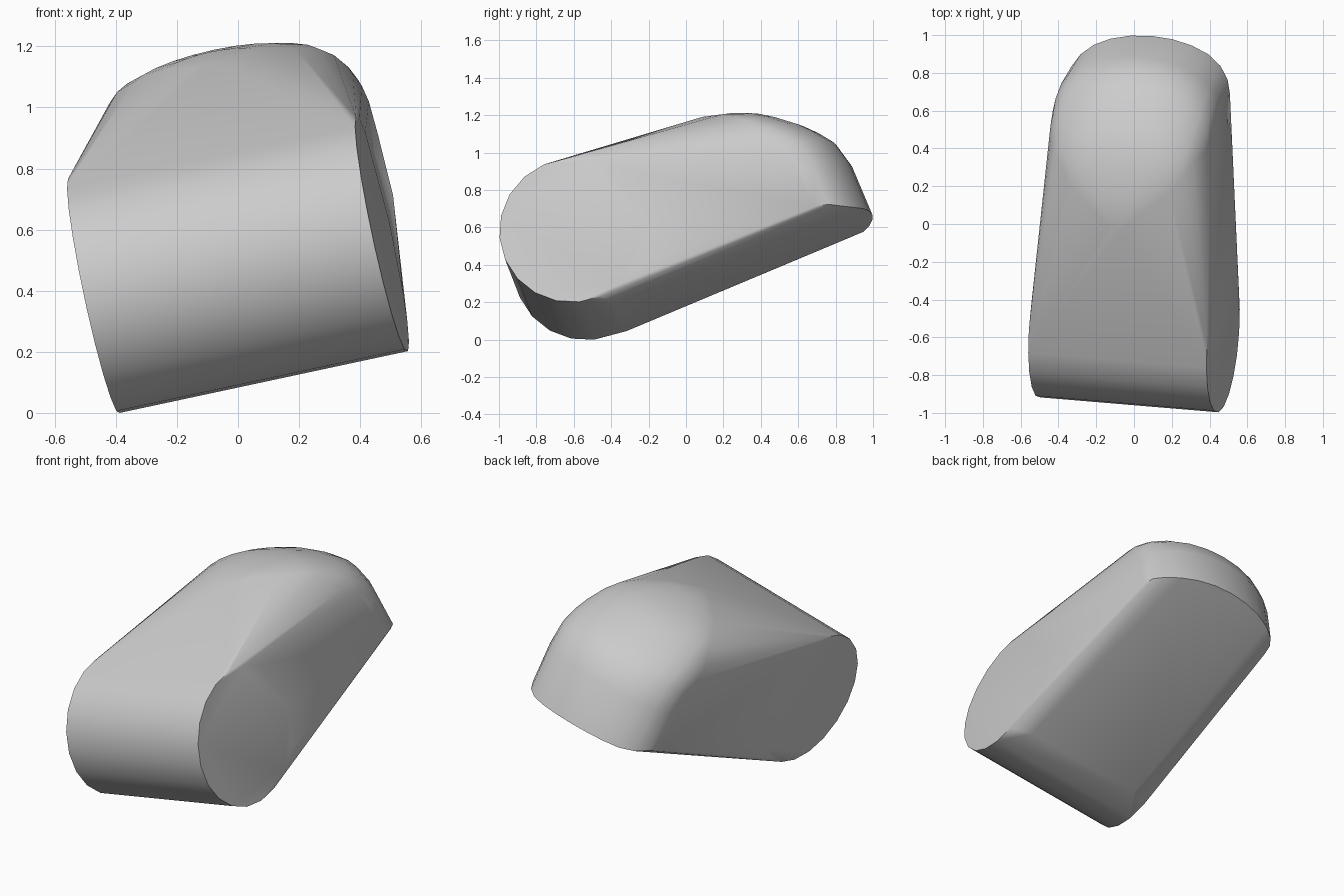
import bpy, bmesh, math
from mathutils import Matrix, Vector

if "Cube" in bpy.data.objects:
    bpy.data.objects.remove(bpy.data.objects["Cube"])

MID = 0.142  # centre line of the body in its own tilted frame
bm = bmesh.new()


def pair(dx, y, z):
    """Add a point and its mirror image about the centre line."""
    for side in (-1, 1):
        bm.verts.new((MID + side * dx, y, z))


# Front roll: a flat-ended cylinder
for i in range(20):
    a = math.tau * i / 20
    pair(0.484, -0.325 + 0.394 * math.cos(a), 0.657 + 0.394 * math.sin(a))

# Slightly crowned underside
pair(0.37, -0.27, 0.228)

# Rounded rear: stacked half-oval outlines (height, half width, rear limit)
levels = [(0.19, 0.44, 1.18), (0.476, 0.44, 1.184), (0.61, 0.44, 1.155),
          (0.69, 0.435, 1.10), (0.76, 0.42, 1.04), (0.85, 0.39, 0.94),
          (0.91, 0.35, 0.86), (0.965, 0.28, 0.75), (1.02, 0.16, 0.61),
          (1.05, 0.04, 0.45)]
for z, w, back in levels:
    for i in range(7):
        a = math.pi / 2 * i / 6
        dx = w * math.cos(a)
        y = back - 0.6 * w * (1 - math.sin(a))
        lift = 0.065 * (dx / w) ** 8 if z < 0.3 else 0
        pair(dx, y, z + lift)

# Wrap the parts in one tight skin
result = bmesh.ops.convex_hull(bm, input=bm.verts)
loose = {v for v in result["geom_interior"] + result["geom_unused"]
         if isinstance(v, bmesh.types.BMVert)}
bmesh.ops.delete(bm, geom=list(loose), context="VERTS")
bmesh.ops.remove_doubles(bm, verts=bm.verts, dist=0.004)
bmesh.ops.dissolve_limit(bm, angle_limit=math.radians(2),
                         verts=bm.verts, edges=bm.edges)

# Tilt the body into its resting pose
x_axis = Vector((0.975, -0.0815, 0.209)).normalized()
y_axis = Vector((-0.01, 0.917, 0.40))
z_axis = x_axis.cross(y_axis).normalized()
y_axis = z_axis.cross(x_axis)
bm.transform(Matrix((x_axis, y_axis, z_axis)).transposed().to_4x4())

# Centre it and stand it on the ground
lo = [min(v.co[k] for v in bm.verts) for k in range(3)]
hi = [max(v.co[k] for v in bm.verts) for k in range(3)]
bm.transform(Matrix.Translation((-(lo[0] + hi[0]) / 2, -(lo[1] + hi[1]) / 2, -lo[2])))
bmesh.ops.recalc_face_normals(bm, faces=bm.faces)

mesh = bpy.data.meshes.new("rounded_body")
bm.to_mesh(mesh)
bm.free()
body = bpy.data.objects.new("rounded_body", mesh)
bpy.context.collection.objects.link(body)

# Plain grey finish
grey = bpy.data.materials.new("plain_grey")
grey.use_nodes = True
colour = (0.6, 0.6, 0.6, 1)
grey.diffuse_color = colour
grey.node_tree.nodes["Principled BSDF"].inputs["Base Color"].default_value = colour
mesh.materials.append(grey)

bpy.ops.object.select_all(action="DESELECT")
body.select_set(True)
bpy.context.view_layer.objects.active = body
bpy.ops.object.shade_smooth_by_angle(angle=math.radians(30))
